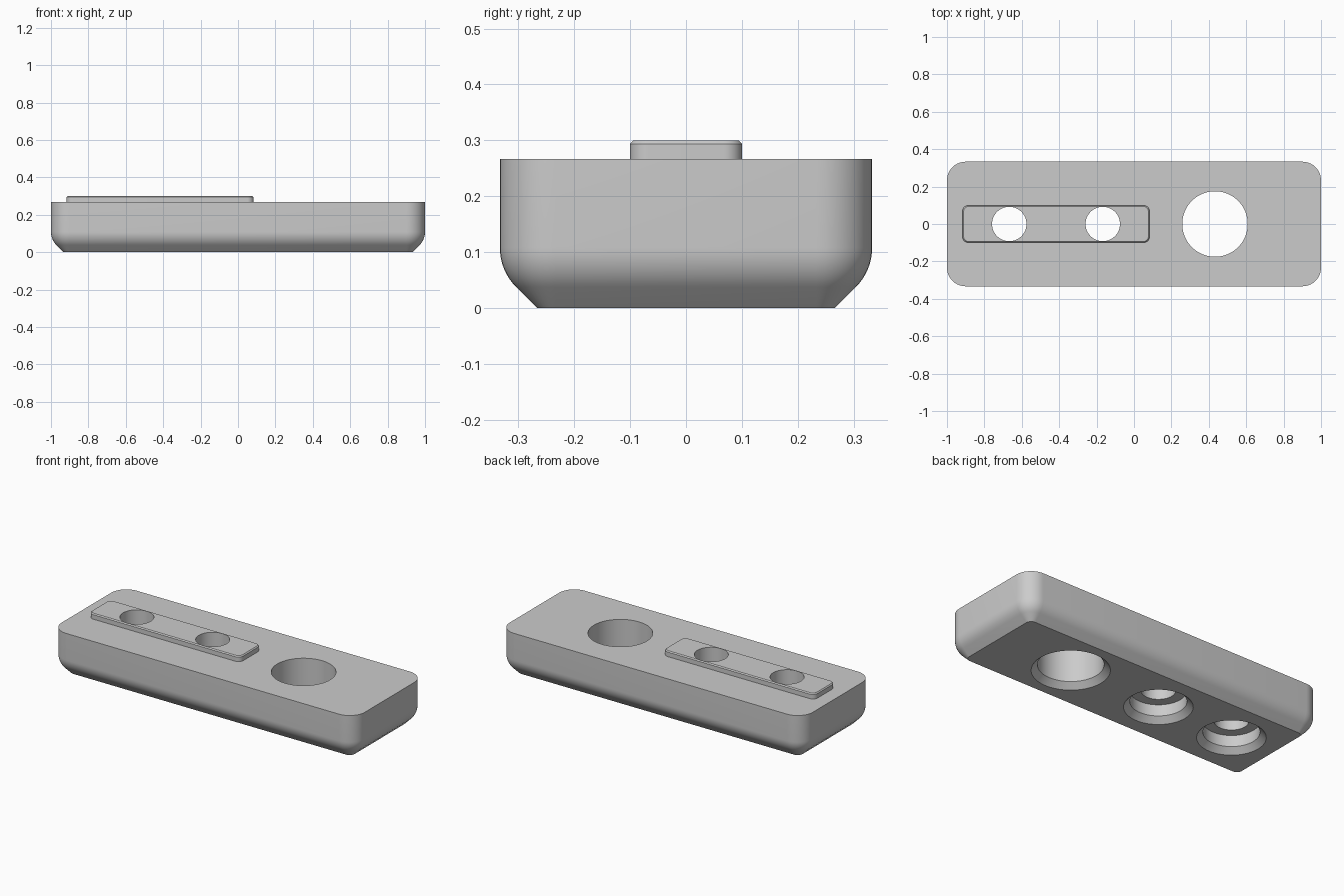
import bpy, bmesh, math

cube = bpy.data.objects.get("Cube")
if cube:
    bpy.data.objects.remove(cube, do_unlink=True)

grey = bpy.data.materials.new("plain_grey")
grey.use_nodes = True
grey.diffuse_color = (0.6, 0.6, 0.6, 1)
grey.node_tree.nodes["Principled BSDF"].inputs["Base Color"].default_value = (0.6, 0.6, 0.6, 1)


def loft(name, rings):
    """Skin a closed solid through rings of points, lowest ring first."""
    bm = bmesh.new()
    loops = [[bm.verts.new(p) for p in ring] for ring in rings]
    for low, high in zip(loops, loops[1:]):
        for i in range(len(low)):
            j = (i + 1) % len(low)
            bm.faces.new((low[i], low[j], high[j], high[i]))
    bm.faces.new(loops[0][::-1])
    bm.faces.new(loops[-1])
    mesh = bpy.data.meshes.new(name)
    bm.to_mesh(mesh)
    bm.free()
    mesh.materials.append(grey)
    obj = bpy.data.objects.new(name, mesh)
    bpy.context.collection.objects.link(obj)
    return obj


def rounded_block(name, cx, hx, hy, radius, profile, steps=10):
    """Rounded rectangle lofted through (inset, height) pairs."""
    rings = []
    for inset, z in profile:
        ring = []
        for k, (sx, sy) in enumerate(((1, 1), (-1, 1), (-1, -1), (1, -1))):
            for s in range(steps + 1):
                a = (k + s / steps) * math.pi / 2
                r = radius - inset
                ring.append((cx + sx * (hx - radius) + r * math.cos(a),
                             sy * (hy - radius) + r * math.sin(a), z))
        rings.append(ring)
    return loft(name, rings)


def drill(target, cx, profile, sides=64):
    """Cut a stepped round hole given (radius, height) pairs."""
    turn = [2 * math.pi * i / sides for i in range(sides)]
    cutter = loft("hole_cutter", [[(cx + r * math.cos(a), r * math.sin(a), z) for a in turn]
                                  for r, z in profile])
    cutter.hide_render = True
    mod = target.modifiers.new("hole", 'BOOLEAN')
    mod.operation = 'DIFFERENCE'
    mod.solver = 'EXACT'
    mod.object = cutter
    bpy.context.view_layer.objects.active = target
    bpy.ops.object.modifier_apply(modifier=mod.name)
    bpy.data.objects.remove(cutter, do_unlink=True)


# Body: sloped underside edge blended into the upright wall by an arc
TOP, SLOPE, BLEND = 0.267, 0.067, 0.1
arc_z = SLOPE + BLEND * math.tan(math.pi / 8)
profile = [(SLOPE, 0)]
for s in range(9):
    a = math.pi / 4 * (1 - s / 8)
    profile.append((BLEND * (1 - math.cos(a)), arc_z - BLEND * math.sin(a)))
profile.append((0, TOP))
body = rounded_block("body", 0, 1, 0.333, 0.1, profile)

# Raised guide rail with a fine bevelled top edge
rail = rounded_block("guide_rail", -0.417, 0.5, 0.1, 0.033,
                     [(0, TOP), (0, 0.294), (0.006, 0.3)])

# Large through hole, flared underneath
drill(body, 0.433, [(0.218, -0.01), (0.175, 0.033), (0.175, 0.4)])

# Screw holes through body and rail, counterbored from below
for x in (-0.667, -0.167):
    drill(body, x, [(0.193, -0.01), (0.15, 0.033), (0.15, 0.1), (0.092, 0.1), (0.092, 0.4)])
    drill(rail, x, [(0.092, 0.1), (0.092, 0.4)])

# Smooth rounded walls, crisp edges
for obj in (body, rail):
    bpy.ops.object.select_all(action='DESELECT')
    obj.select_set(True)
    bpy.context.view_layer.objects.active = obj
    bpy.ops.object.shade_smooth_by_angle(angle=math.radians(30))
